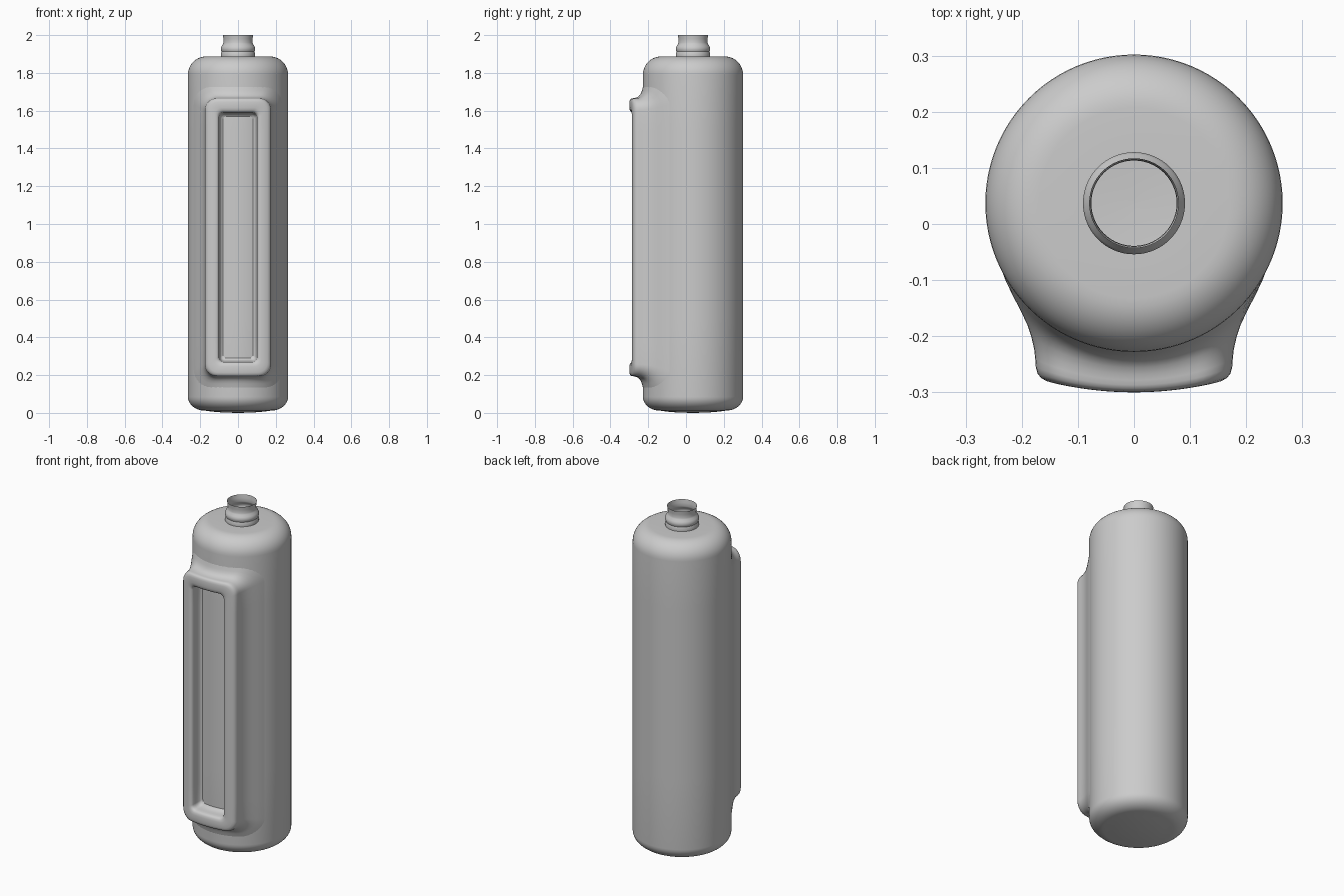
import bpy, bmesh, math

if "Cube" in bpy.data.objects:
    bpy.data.objects.remove(bpy.data.objects["Cube"])

CY, R = 0.037, 0.265          # body axis and radius

grey = bpy.data.materials.new("plain_grey")
grey.diffuse_color = (0.6, 0.6, 0.6, 1)
grey.use_nodes = True
grey.node_tree.nodes["Principled BSDF"].inputs["Base Color"].default_value = grey.diffuse_color


def arc(cx, cz, rx, rz, a0, a1, n=10):
    return [(cx + rx * math.cos(math.radians(a0 + (a1 - a0) * i / n)),
             cz + rz * math.sin(math.radians(a0 + (a1 - a0) * i / n))) for i in range(n + 1)]


def skin(name, loops, cap_start=False, angle=40):
    """Bridge closed loops of equal length into one smooth surface."""
    bm = bmesh.new()
    rows = [[bm.verts.new(p) for p in lp] for lp in loops]
    n = len(rows[0])
    for a, b in zip(rows, rows[1:]):
        for i in range(n):
            j = (i + 1) % n
            bm.faces.new((a[i], a[j], b[j], b[i]))
    if cap_start:
        bm.faces.new(rows[0][::-1])
    me = bpy.data.meshes.new(name)
    bm.to_mesh(me)
    bm.free()
    me.materials.append(grey)
    ob = bpy.data.objects.new(name, me)
    bpy.context.collection.objects.link(ob)
    bpy.ops.object.select_all(action='DESELECT')
    ob.select_set(True)
    bpy.context.view_layer.objects.active = ob
    bpy.ops.object.shade_smooth_by_angle(angle=math.radians(angle))
    return ob


def lathe(name, profile, cap_start=False, seg=96):
    loops = [[(r * math.cos(2 * math.pi * i / seg), CY + r * math.sin(2 * math.pi * i / seg), z)
              for i in range(seg)] for r, z in profile]
    return skin(name, loops, cap_start)


# Bottle body: slightly domed base, straight wall, round shoulder
body = [(0.004, 0.0), (0.08, 0.002), (0.14, 0.007)]
body += arc(0.175, 0.085, 0.09, 0.073, -90, 0)
body += [(R, z) for z in (0.5, 1.0, 1.5)]
body += arc(0.17, 1.79, 0.095, 0.097, 0, 90)
body += [(0.09, 1.887)]
lathe("bottle_body", body, cap_start=True)

# Open neck with a collar and a slightly flared mouth
lathe("neck", [(0.09, 1.886), (0.091, 1.90), (0.087, 1.912), (0.091, 1.922), (0.091, 1.932),
               (0.087, 1.942), (0.079, 1.952), (0.076, 1.96), (0.077, 1.98), (0.08, 2.0)])


# Raised grip frame, blended into the front of the body
def y_body(x):
    return CY - math.sqrt(R * R - x * x)


def y_front(x):
    return -0.30 + 0.8 * x * x


def frame_loop(hw, t, steps=8):
    """Rounded rectangle of half width hw; t goes from body (0) to frame front (1)."""
    hz = 0.735 + hw - 0.175
    r = 0.02 + max(hw - 0.09, 0) * 0.5
    pts = []
    corners = [(1, 1, 0), (-1, 1, 90), (-1, -1, 180), (1, -1, 270)]
    for k, (sx, sz, a0) in enumerate(corners):
        pts += arc(sx * (hw - r), sz * (hz - r), r, r, a0, a0 + 90, steps)
        nx, nz, na = corners[(k + 1) % 4]
        a = pts[-1]
        b = (nx * (hw - r) + r * math.cos(math.radians(na)),
             nz * (hz - r) + r * math.sin(math.radians(na)))
        pts += [(a[0] + (b[0] - a[0]) * i / 12, a[1] + (b[1] - a[1]) * i / 12) for i in range(1, 12)]
    return [(x, y_body(x) + (y_front(x) - y_body(x)) * t, 0.93 + z) for x, z in pts]


section = [(0.240, -0.02), (0.228, 0.03), (0.215, 0.08), (0.202, 0.15), (0.190, 0.26),
           (0.183, 0.39), (0.178, 0.55), (0.176, 0.70), (0.175, 0.82), (0.172, 0.91),
           (0.166, 0.965), (0.156, 0.995), (0.140, 1.0), (0.125, 0.995), (0.113, 0.965),
           (0.105, 0.90), (0.101, 0.80), (0.099, 0.60), (0.097, 0.40), (0.093, 0.18),
           (0.087, 0.06), (0.078, -0.02)]
skin("grip_frame", [frame_loop(w, t) for w, t in section], angle=60)
